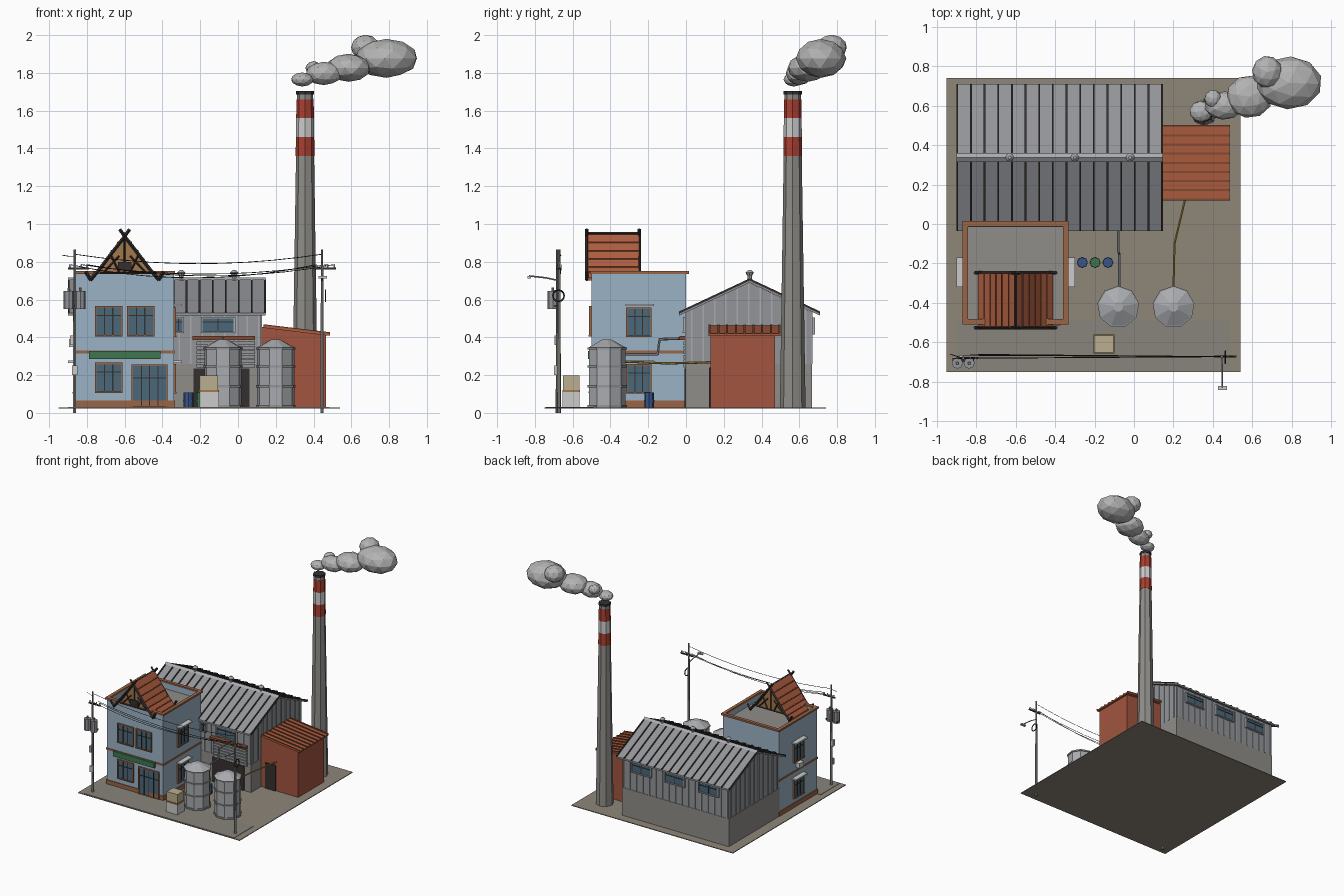
import bpy, bmesh, math, random
from mathutils import Vector, Matrix

if "Cube" in bpy.data.objects:
    bpy.data.objects.remove(bpy.data.objects["Cube"])

random.seed(4)
COL = dict(blue=(.33, .45, .56), brick=(.36, .09, .05), trim=(.33, .13, .06), tile=(.42, .11, .05),
           wood=(.36, .19, .07), dark=(.035, .03, .028), glass=(.07, .14, .19), ground=(.27, .24, .19),
           walk=(.25, .235, .2), metal=(.29, .30, .32), steel=(.4, .41, .43), concrete=(.28, .27, .25),
           green=(.05, .18, .08), navy=(.04, .09, .25), white=(.62, .62, .6), red=(.4, .05, .03),
           tan=(.5, .43, .28), yellow=(.42, .28, .05), smoke=(.45, .45, .45), rust=(.24, .07, .035))
MATS = {}
for k, c in COL.items():
    MATS[k] = bpy.data.materials.new(k)
    MATS[k].diffuse_color = (*c, 1)


def finish(name, bm, mat):
    bmesh.ops.recalc_face_normals(bm, faces=bm.faces)
    me = bpy.data.meshes.new(name)
    bm.to_mesh(me)
    bm.free()
    ob = bpy.data.objects.new(name, me)
    me.materials.append(MATS[mat])
    bpy.context.collection.objects.link(ob)
    return ob


def boxes(name, mat, *spans, M=Matrix()):
    """Boxes given as (x0, x1, y0, y1, z0, z1), joined in one object."""
    bm = bmesh.new()
    for a, b, c, d, e, f in spans:
        T = Matrix.Translation(((a + b) / 2, (c + d) / 2, (e + f) / 2)) @ Matrix.Diagonal((b - a, d - c, f - e, 1))
        bmesh.ops.create_cube(bm, size=1, matrix=M @ T)
    return finish(name, bm, mat)


def prism(name, mat, axis, pts, *spans):
    """Profile (x or y, z) extruded along the other horizontal axis."""
    bm = bmesh.new()
    for a, b in spans:
        ends = [[bm.verts.new((t, u, v) if axis == 'x' else (u, t, v)) for u, v in pts] for t in (a, b)]
        bm.faces.new(ends[0])
        bm.faces.new(ends[1][::-1])
        for i in range(len(pts)):
            j = (i + 1) % len(pts)
            bm.faces.new((ends[0][i], ends[0][j], ends[1][j], ends[1][i]))
    return finish(name, bm, mat)


def cones(name, mat, sides, *items):
    """Frustums given as (x, y, z0, z1, r0, r1)."""
    bm = bmesh.new()
    for x, y, z0, z1, r0, r1 in items:
        bmesh.ops.create_cone(bm, cap_ends=True, segments=sides, radius1=r0, radius2=r1, depth=z1 - z0,
                              matrix=Matrix.Translation((x, y, (z0 + z1) / 2)))
    return finish(name, bm, mat)


def rods(name, mat, r, *paths, sides=6):
    bm = bmesh.new()
    for path in paths:
        for p, q in zip(path, path[1:]):
            p, q = Vector(p), Vector(q)
            T = Matrix.Translation((p + q) / 2) @ (q - p).to_track_quat('Z', 'Y').to_matrix().to_4x4()
            bmesh.ops.create_cone(bm, cap_ends=True, segments=sides, radius1=r, radius2=r,
                                  depth=(q - p).length + r * .6, matrix=T)
    return finish(name, bm, mat)


def window(name, x, y, z, w, h, turn=0, cols=3, frame='trim'):
    """Framed window centred on (x, y, z); faces -y before turning."""
    M = Matrix.Translation((x, y, z)) @ Matrix.Rotation(math.radians(turn), 4, 'Z')
    a, b, t = w / 2, h / 2, .008
    boxes(name + "_glass", 'glass', (-a, a, -.006, .004, -b, b), M=M)
    boxes(name + "_frame", frame, (-a - t, a + t, -.013, .004, b, b + t), (-a - t, a + t, -.015, .004, -b - t, -b),
          (-a - t, -a, -.013, .004, -b, b), (a, a + t, -.013, .004, -b, b), M=M)
    bars = [(-a + w * i / cols - .003, -a + w * i / cols + .003, -.01, .004, -b, b) for i in range(1, cols)]
    boxes(name + "_bars", 'dark', *bars, (-a, a, -.01, .004, b * .4, b * .4 + .005), M=M)


# Ground and pavement
boxes("ground", 'ground', (-.95, .54, -.75, .74, .022, .028))
boxes("pavement", 'walk', (-.9, .485, -.745, -.49, .027, .031))

# Shop house
boxes("shop_body", 'blue', (-.86, -.34, -.5, 0, .028, .68), (-.86, -.34, -.5, -.485, .68, .74),
      (-.86, -.34, -.015, 0, .68, .74), (-.86, -.845, -.5, 0, .68, .74), (-.355, -.34, -.5, 0, .68, .74))
boxes("shop_roof_deck", 'concrete', (-.845, -.355, -.485, -.015, .68, .69))
boxes("shop_parapet_cap", 'trim', (-.87, -.333, -.508, -.48, .735, .75), (-.87, -.333, -.012, .015, .735, .75),
      (-.87, -.842, -.508, .015, .735, .75), (-.36, -.333, -.508, .015, .735, .75))
boxes("shop_bands", 'trim', (-.865, -.335, -.505, .004, .315, .33), (-.866, -.334, -.506, .004, .028, .065))
boxes("shop_sign", 'green', (-.79, -.41, -.52, -.5, .285, .328))
for x in (-.685, -.515):
    window("shop_front_window", x, -.5, .485, .13, .145)
window("shop_lower_window", -.685, -.5, .185, .13, .145)
window("shop_door", -.468, -.5, .14, .175, .215, cols=4)
for z in (.48, .18):
    window("shop_right_window", -.34, -.25, z, .12, .14, 90)
    window("shop_left_window", -.86, -.25, z, .12, .14, -90)
    boxes("window_hoods", 'white', (-.34, -.3, -.32, -.17, z + .085, z + .097),
          (-.9, -.86, -.32, -.17, z + .085, z + .097))
boxes("cooling_unit", 'white', (-.895, -.86, -.28, -.22, .35, .39))

# Gabled roof ornament
half = [(0, .93), (.07, .84), (.13, .755), (.19, .7)]
under = [(-.6 - x, z) for x, z in half[::-1]] + [(-.6 + x, z) for x, z in half[1:]]
prism("gable_roof", 'tile', 'y', under + [(x, z + .018) for x, z in under[::-1]], (-.52, -.25))
prism("gable_wall", 'wood', 'y', [(-.74, .735), (-.46, .735), (-.6, .93)], (-.505, -.265))
rods("gable_tile_ribs", 'rust', .005,
     *[[(-.6 + s * x, -.52, z), (-.6 + s * x, -.25, z)] for s in (-1, 1)
       for x, z in ((.035, .903), (.07, .858), (.1, .815), (.13, .773), (.16, .745))])
barges = []
for y in (-.525, -.248):
    for s in (-1, 1):
        barges.append([(-.6 + s * x, y, z) for x, z in
                       ((-.025, .97), (0, .935), (.07, .845), (.13, .765), (.18, .705), (.205, .745))])
rods("barge_boards", 'dark', .009, *barges, sides=4)
rods("ridge_beam", 'dark', .007, [(-.6, -.525, .95), (-.6, -.248, .95)], sides=4)
rods("gable_timbers", 'dark', .005, *[[(-.6, y, .745), (-.6, y, .93)] for y in (-.508, -.262)],
     *[[(-.6 + s * a, y, .745), (-.6 + s * b, y, .83)] for y in (-.508, -.262) for s in (-1, 1)
       for a, b in ((.03, .07), (.11, .03))],
     *[[(-.73, y, .742), (-.47, y, .742)] for y in (-.508, -.262)], sides=4)
boxes("gable_vent", 'dark', (-.635, -.565, -.515, -.5, .755, .8))

# Warehouse walls with sheet ribs
boxes("warehouse_base", 'concrete', (-.863, .123, -.003, .668, .028, .26))
prism("warehouse_walls", 'metal', 'x', [(0, .25), (.665, .25), (.665, .535), (.335, .69), (0, .535)], (-.86, .12))
ribs = []
for i in range(17):
    x = -.85 + i * .06
    ribs += [(x - .004, x + .004, -.006, 0, .26, .535), (x - .004, x + .004, .665, .671, .26, .535)]
for i in range(11):
    y = .03 + i * .0605
    top = .69 - abs(y - .335) * .47
    ribs += [(.12, .126, y - .004, y + .004, .26, top), (-.866, -.86, y - .004, y + .004, .26, top)]
boxes("warehouse_wall_ribs", 'steel', *ribs)
chevron = lambda lo, hi: [(-.036, .515 + lo), (.337, .69 + lo), (.71, .515 + lo),
                          (.71, .515 + hi), (.337, .69 + hi), (-.036, .515 + hi)]
prism("warehouse_roof", 'metal', 'x', chevron(0, .014), (-.9, .145))
prism("roof_seams", 'dark', 'x', chevron(.01, .022),
      *[(-.9 + i * .0692, -.891 + i * .0692) for i in range(16)])
prism("ridge_cap", 'steel', 'x', [(.317, .703), (.337, .713), (.357, .703), (.337, .717)], (-.9, .145))
vents = (-.63, -.3, -.02)
cones("roof_vent_stems", 'steel', 8, *[(x, .337, .7, .73, .012, .012) for x in vents])
cones("roof_vent_caps", 'steel', 8, *[(x, .337, .725, .742, .012, .022) for x in vents],
      *[(x, .337, .742, .757, .022, .008) for x in vents])
window("warehouse_front_window", -.105, -.004, .465, .165, .07, cols=2, frame='steel')
window("warehouse_side_window", -.315, -.004, .465, .04, .07, cols=2, frame='steel')
for x in (-.68, -.37, -.06):
    window("warehouse_back_window", x, .669, .46, .17, .075, 180, cols=2, frame='steel')
boxes("loading_door", 'dark', (-.235, .06, -.008, 0, .028, .235))
boxes("loading_shutter", 'metal', *[(-.22, .09, -.014, 0, .24 + i * .024, .258 + i * .024) for i in range(6)])
boxes("loading_canopy", 'rust', (-.24, .09, -.034, 0, .385, .408))

# Boiler shed
prism("shed_walls", 'brick', 'y', [(.12, .028), (.465, .028), (.465, .415), (.12, .455)], (.13, .47))
prism("shed_roof", 'tile', 'y', [(.135, .45), (.485, .408), (.485, .42), (.135, .462)], (.12, .5))
prism("shed_roof_ribs", 'rust', 'y', [(.135, .455), (.486, .413), (.486, .427), (.135, .469)],
      *[(.12 + i * .0463, .13 + i * .0463) for i in range(9)])
boxes("shed_door", 'dark', (.165, .26, .122, .13, .028, .24))

# Chimney with painted bands and smoke
R = lambda z: .068 - .025 * (z - .03) / 1.66
cx, cy = .355, .565
cones("chimney", 'concrete', 8, (cx, cy, .028, 1.69, R(.03), R(1.69)))
cones("chimney_rim", 'dark', 8, (cx, cy, 1.685, 1.703, .048, .048))
for i, m in enumerate(('red', 'white', 'red')):
    z = 1.36 + i * .1
    cones("chimney_band", m, 8, (cx, cy, z, z + .1, R(z) + .002, R(z + .1) + .002))
puffs = [(.34, .57, 1.765, .058, .052, .036), (.4, .635, 1.825, .042, .045, .036), (.455, .6, 1.797, .095, .07, .06),
         (.585, .645, 1.827, .115, .105, .072), (.675, .77, 1.935, .075, .08, .065), (.785, .715, 1.877, .163, .13, .1)]
bm = bmesh.new()
for x, y, z, a, b, c in puffs:
    T = Matrix.Translation((x, y, z)) @ Matrix.Diagonal((a, b, c, 1)) @ Matrix.Rotation(random.random() * 3, 4, 'Z')
    bmesh.ops.create_icosphere(bm, subdivisions=2, radius=1.03, matrix=T)
finish("smoke_puffs", bm, 'smoke')

# Storage tanks, pipes, barrels and crates
tanks = (-.08, .2)
cones("tanks", 'steel', 9, *[(x, -.42, .028, .345, .1, .1) for x in tanks],
      *[(x, -.42, .345, .388, .104, .025) for x in tanks])
cones("tank_hoops", 'metal', 9, *[(x, -.42, z, z + .012, .107, .107) for x in tanks for z in (.03, .135, .24, .335)])
rods("grey_pipe", 'metal', .007, [(-.075, -.33, .31), (-.075, -.15, .31), (-.08, -.14, .39), (-.08, 0, .395)])
rods("yellow_pipe", 'yellow', .006, [(.2, -.33, .272), (.205, -.1, .262), (.26, .13, .268)])
for x, m in ((-.262, 'navy'), (-.197, 'green'), (-.132, 'navy')):
    cones("barrel", m, 8, (x, -.195, .028, .107, .026, .026), (x, -.195, .06, .068, .028, .028))
boxes("lower_crate", 'white', (-.205, -.1, -.655, -.565, .031, .11))
boxes("upper_crate", 'tan', (-.203, -.105, -.65, -.565, .122, .197))
boxes("crate_pallet", 'wood', (-.206, -.1, -.655, -.56, .11, .122))

# Utility poles, transformers, lamp and sagging wires
poles = ((-.865, -.68), (.445, -.672))
cones("utility_poles", 'concrete', 6, *[(x, y, 0, .865, .01, .007) for x, y in poles])
boxes("cross_arms", 'dark', (-.9, -.79, -.685, -.675, .76, .77), (.405, .52, -.677, -.667, .76, .77))
cones("insulators", 'white', 6, *[(x, y, .77, .785, .006, .004) for x, y in
                                  ((-.89, -.68), (-.83, -.68), (-.8, -.68), (.415, -.672), (.475, -.672), (.51, -.672))])
cones("transformers", 'metal', 8, *[(x, -.705, .55, .645, .028, .028) for x in (-.895, -.835)],
      *[(x, -.705, .645, .665, .008, .006) for x in (-.895, -.835)])
boxes("transformer_bracket", 'dark', (-.92, -.81, -.7, -.68, .56, .57))
boxes("meter_boxes", 'white', (-.89, -.87, -.695, -.665, .36, .41), (-.88, -.85, -.7, -.685, .2, .25))
rods("lamp_arm", 'metal', .004, [(.445, -.672, .7), (.447, -.74, .715), (.447, -.83, .725)])
boxes("lamp_head", 'white', (.425, .47, -.84, -.82, .712, .724))
rods("cable_coil", 'dark', .004, [(.463, -.675 + .03 * math.cos(t * math.pi / 6), .62 + .03 * math.sin(t * math.pi / 6))
                                  for t in range(13)])


def sag(p, q, d, n=10):
    p, q = Vector(p), Vector(q)
    return [p.lerp(q, i / n) - Vector((0, 0, 4 * d * i / n * (1 - i / n))) for i in range(n + 1)]


rods("wires", 'dark', .002, sag((-.89, -.68, .785), (.415, -.672, .785), .07), sag((-.83, -.66, .785), (.475, -.672, .785), .05),
     sag((-.8, -.68, .785), (.51, -.672, .785), .06), sag((-.865, -.665, .84), (.445, -.672, .84), .05),
     sag((-.93, -.66, .835), (-.865, -.68, .83), .003, 2), sides=4)

for m in bpy.data.materials:
    if m.users and not m.is_grease_pencil:
        m.use_nodes = True
        m.node_tree.nodes["Principled BSDF"].inputs["Base Color"].default_value = m.diffuse_color
